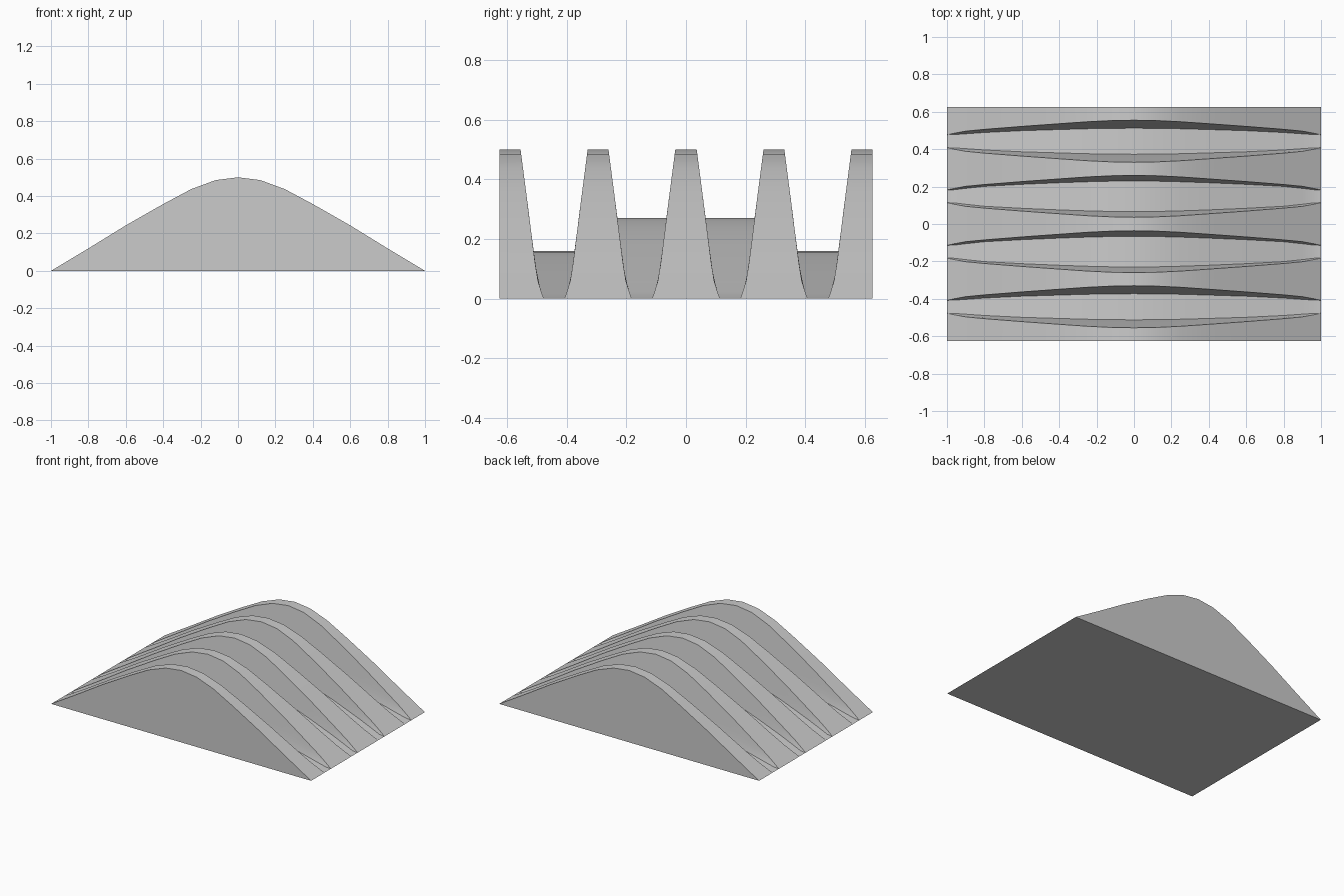
import bpy, bmesh

if "Cube" in bpy.data.objects:
    bpy.data.objects.remove(bpy.data.objects["Cube"])

# Ridge arch (x, z), half profile
ARCH = [(0, .5), (.12, .485), (.25, .437), (.4, .357), (.6, .243),
        (.8, .12), (.9, .06), (.96, .024), (1, 0)]
# Wall draft: how far a ridge side spreads out at height z
DRAFT = [(0, .078), (.05, .06), (.15, .044), (.27, .03), (.5, 0)]
# Ridge tops as (y start, y end) and valley floor peak heights
RIDGES = [(-.625, -.555), (-.33, -.26), (-.036, .036), (.26, .33), (.555, .625)]
FLOORS = [.16, .27, .27, .16]


def interp(table, v):
    for (a, p), (b, q) in zip(table, table[1:]):
        if v <= b:
            return p + (q - p) * (v - a) / (b - a)
    return table[-1][1]


def section(x):
    """Top outline (y, z) across the ridges at one x station."""
    top = interp(ARCH, abs(x))
    pts = []
    for i, (y0, y1) in enumerate(RIDGES):
        steps = [0, .25, .5, .75, 1]
        if i > 0:
            low = floor_height(x, FLOORS[i - 1])
            for t in steps:
                z = low + (top - low) * t
                pts.append((y0 - interp(DRAFT, z), z))
        else:
            pts.append((y0, top))
        if i < len(FLOORS):
            low = floor_height(x, FLOORS[i])
            for t in steps:
                z = top + (low - top) * t
                pts.append((y1 + interp(DRAFT, z), z))
        else:
            pts.append((y1, top))
    return pts


def floor_height(x, peak):
    if abs(x) >= 1:
        return 0
    return max(.003, interp(ARCH, min(1, abs(x) / .97)) * peak / .5)


xs = sorted({s * x for x, _ in ARCH for s in (-1, 1)})
bm = bmesh.new()
tops, bases = [], []
for x in xs:
    pts = section(x)
    tops.append([bm.verts.new((x, y, z)) for y, z in pts])
    bases.append([bm.verts.new((x, y, 0)) for y, z in pts])

# Skin the ridged top, flat underside and the two flat sides
for i in range(len(xs) - 1):
    a, b, c, d = tops[i], tops[i + 1], bases[i], bases[i + 1]
    for j in range(len(a) - 1):
        bm.faces.new((a[j], b[j], b[j + 1], a[j + 1]))
        bm.faces.new((c[j], c[j + 1], d[j + 1], d[j]))
    bm.faces.new((a[0], c[0], d[0], b[0]))
    bm.faces.new((a[-1], b[-1], d[-1], c[-1]))
bmesh.ops.remove_doubles(bm, verts=bm.verts, dist=.0005)
bmesh.ops.recalc_face_normals(bm, faces=bm.faces)

mesh = bpy.data.meshes.new("ridged_block")
bm.to_mesh(mesh)
bm.free()
obj = bpy.data.objects.new("ridged_block", mesh)
bpy.context.collection.objects.link(obj)
bpy.context.view_layer.objects.active = obj
obj.select_set(True)
bpy.ops.object.shade_smooth_by_angle(angle=0.6)
